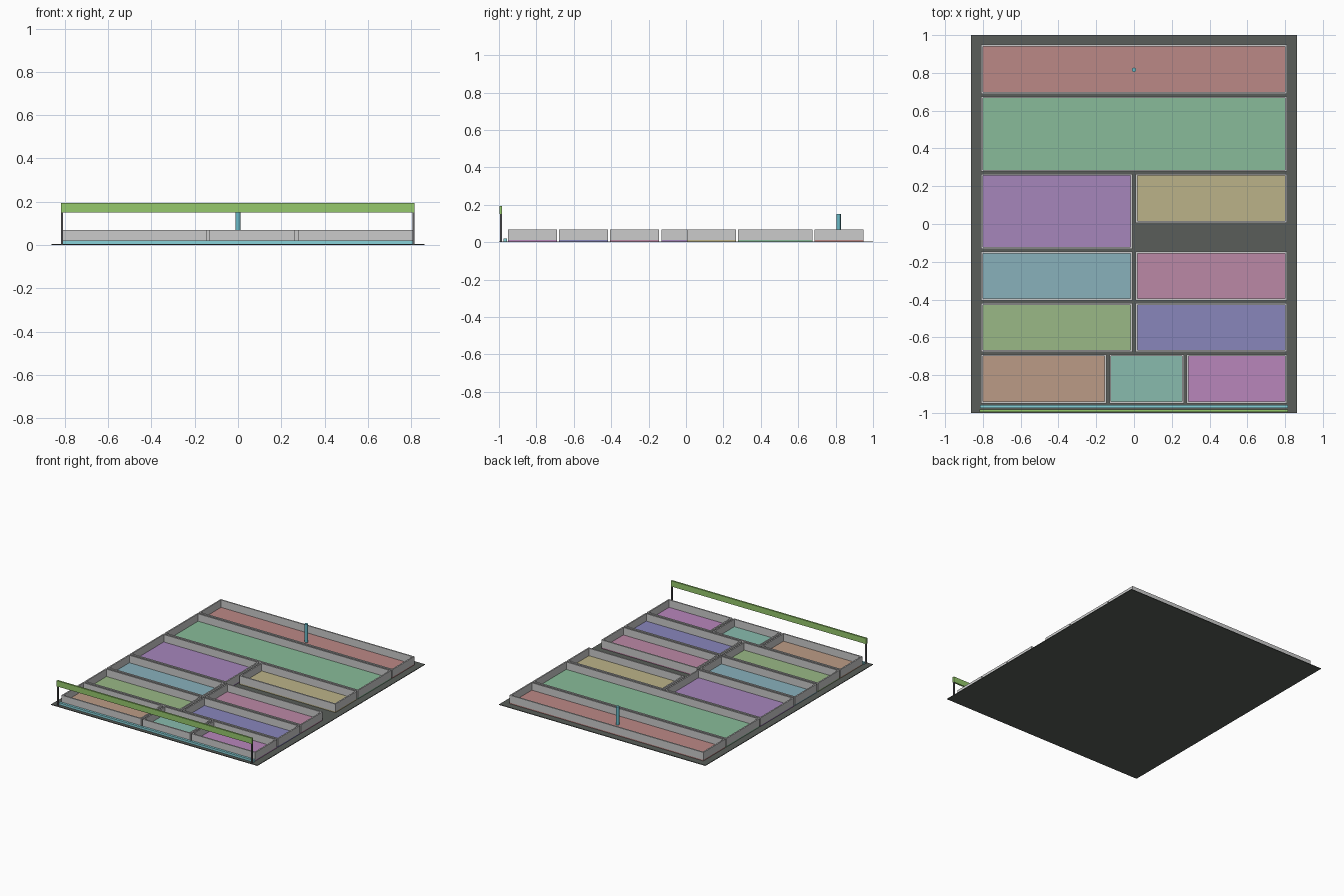
import bpy, bmesh

if "Cube" in bpy.data.objects:
    bpy.data.objects.remove(bpy.data.objects["Cube"])


def paint(ob, color):
    if color:
        mat = bpy.data.materials.new(ob.name + "_paint")
        mat.diffuse_color = (*color, 1)
        mat.use_nodes = True
        mat.node_tree.nodes["Principled BSDF"].inputs["Base Color"].default_value = mat.diffuse_color
        ob.data.materials.append(mat)


def finish(name, bm, color=None):
    bmesh.ops.recalc_face_normals(bm, faces=bm.faces)
    me = bpy.data.meshes.new(name)
    bm.to_mesh(me)
    bm.free()
    ob = bpy.data.objects.new(name, me)
    bpy.context.collection.objects.link(ob)
    paint(ob, color)
    return ob


def box(name, x0, x1, y0, y1, z0, z1, color=None):
    bm = bmesh.new()
    bmesh.ops.create_cube(bm, size=1)
    for v in bm.verts:
        v.co = (x1 if v.co.x > 0 else x0,
                y1 if v.co.y > 0 else y0,
                z1 if v.co.z > 0 else z0)
    return finish(name, bm, color)


def frame(name, x0, x1, y0, y1, z0, z1, t):
    # rectangular ring of wall: outer and inner loops, lower and upper
    bm = bmesh.new()
    loops = []
    for d, z in ((0, z0), (0, z1), (t, z1), (t, z0)):
        loops.append([bm.verts.new(p) for p in (
            (x0 + d, y0 + d, z), (x1 - d, y0 + d, z),
            (x1 - d, y1 - d, z), (x0 + d, y1 - d, z))])
    for i in range(4):
        a, b = loops[i], loops[(i + 1) % 4]
        for j in range(4):
            k = (j + 1) % 4
            bm.faces.new((a[j], a[k], b[k], b[j]))
    return finish(name, bm)


BASE, FLOOR, RIM, WALL = 0.005, 0.013, 0.069, 0.01
W = 0.81

# ground plate
box("base_plate", -0.862, 0.862, -1, 1, 0, BASE, (0.10, 0.11, 0.10))

# open trays: x range, y range, floor colour
trays = [
    (-W, W, 0.688, 0.950, (0.50, 0.25, 0.24)),
    (-W, W, 0.277, 0.676, (0.25, 0.50, 0.32)),
    (-W, -0.009, -0.132, 0.266, (0.38, 0.24, 0.50)),
    (0.009, W, 0.006, 0.266, (0.50, 0.45, 0.25)),
    (-W, -0.009, -0.405, -0.145, (0.25, 0.44, 0.50)),
    (0.009, W, -0.405, -0.145, (0.50, 0.25, 0.38)),
    (-W, -0.009, -0.678, -0.418, (0.32, 0.48, 0.24)),
    (0.009, W, -0.678, -0.418, (0.25, 0.24, 0.50)),
    (-W, -0.146, -0.951, -0.690, (0.50, 0.33, 0.24)),
    (-0.131, 0.264, -0.951, -0.690, (0.25, 0.50, 0.42)),
    (0.278, W, -0.951, -0.690, (0.48, 0.24, 0.50)),
]
for i, (x0, x1, y0, y1, col) in enumerate(trays, 1):
    box(f"tray_floor_{i}", x0, x1, y0, y1, BASE, FLOOR, col)
    frame(f"tray_wall_{i}", x0, x1, y0, y1, FLOOR, RIM, WALL)

# upright peg in the back tray
bpy.ops.mesh.primitive_cylinder_add(vertices=16, radius=0.0115, depth=0.151 - FLOOR,
                                    location=(0, 0.816, (0.151 + FLOOR) / 2))
peg = bpy.context.object
peg.name = "peg"
bpy.ops.object.shade_smooth_by_angle()
paint(peg, (0.15, 0.50, 0.58))

# front strip, overhead beam and its two posts
box("front_strip", -0.815, 0.815, -0.975, -0.958, BASE, 0.021, (0.25, 0.65, 0.70))
box("front_beam", -0.818, 0.815, -0.996, -0.983, 0.151, 0.194, (0.30, 0.58, 0.15))
for side, x in (("left", -0.818), ("right", 0.805)):
    box(f"{side}_post", x, x + 0.01, -0.995, -0.984, BASE, 0.151, (0.12, 0.12, 0.13))
